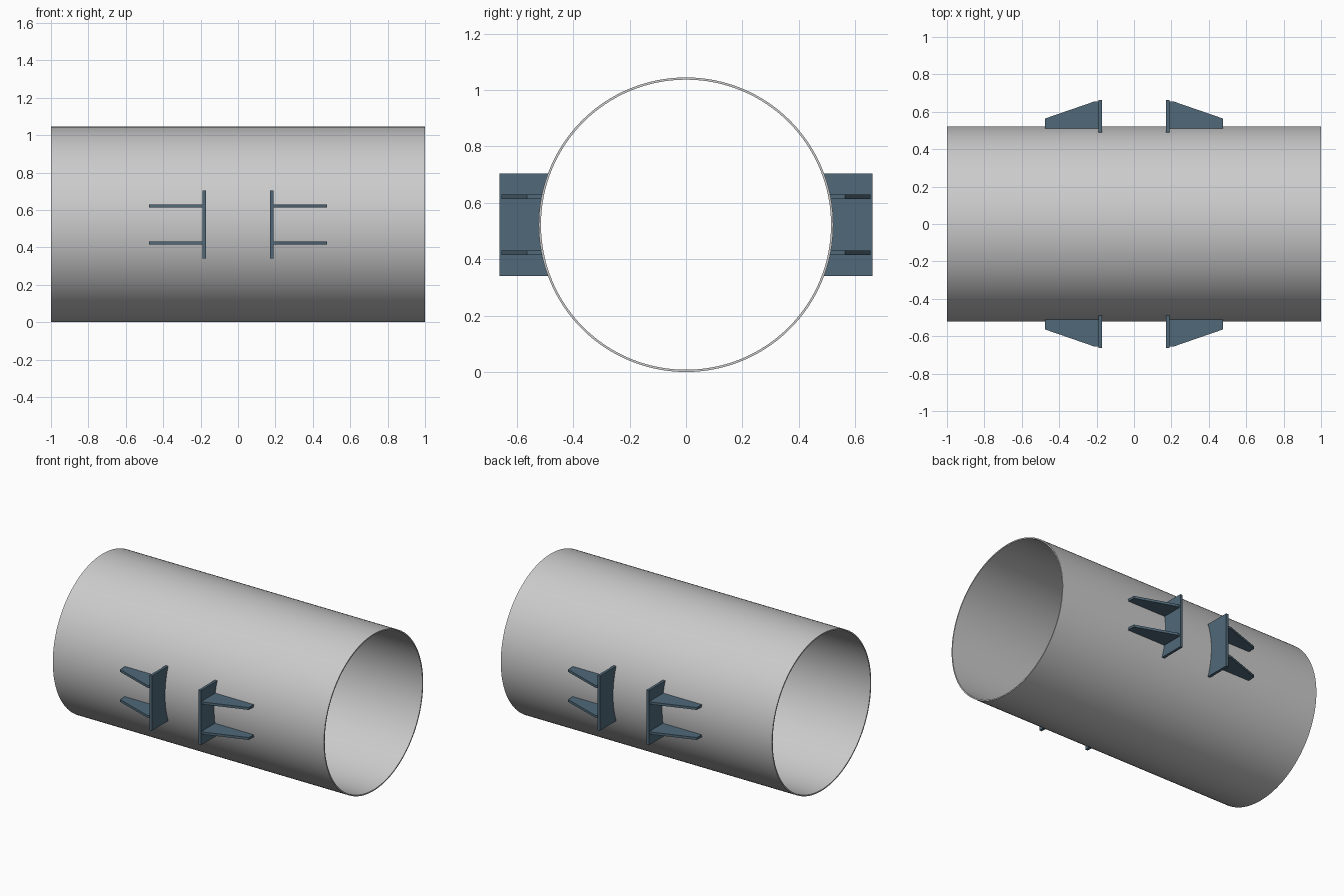
import bpy, bmesh, math
from mathutils import Vector

if "Cube" in bpy.data.objects:
    bpy.data.objects.remove(bpy.data.objects["Cube"])

R, WALL, HALF = 0.5225, 0.008, 1.0      # pipe radius, wall, half length
PLATE_X, PLATE_T, PLATE_H = 0.172, 0.018, 0.1825
GUSSET_Z, GUSSET_T = 0.10, 0.016

blue = bpy.data.materials.new("blue_steel")
blue.diffuse_color = (0.08, 0.14, 0.19, 1)
blue.use_nodes = True
blue.node_tree.nodes["Principled BSDF"].inputs["Base Color"].default_value = blue.diffuse_color


def surface_y(z):
    return math.sqrt(R * R - z * z)


def finish(name, bm, material=None, mirror=None):
    bmesh.ops.recalc_face_normals(bm, faces=bm.faces)
    mesh = bpy.data.meshes.new(name)
    bm.to_mesh(mesh)
    bm.free()
    obj = bpy.data.objects.new(name, mesh)
    obj.location.z = R
    bpy.context.collection.objects.link(obj)
    if material:
        mesh.materials.append(material)
    if mirror:
        mod = obj.modifiers.new("mirror", 'MIRROR')
        mod.use_axis = mirror
        mod.use_mirror_merge = False
    return obj


def prism(points, offset):
    bm = bmesh.new()
    face = bm.faces.new([bm.verts.new(p) for p in points])
    res = bmesh.ops.extrude_face_region(bm, geom=[face], use_keep_orig=True)
    new = [g for g in res["geom"] if isinstance(g, bmesh.types.BMVert)]
    bmesh.ops.translate(bm, verts=new, vec=Vector(offset))
    return bm


# Pipe: rectangular wall section swept around the x axis
bm = bmesh.new()
N = 128
section = [(-HALF, R), (HALF, R), (HALF, R - WALL), (-HALF, R - WALL)]
rings = []
for i in range(N):
    a = 2 * math.pi * i / N
    rings.append([bm.verts.new((x, r * math.cos(a), r * math.sin(a))) for x, r in section])
for i in range(N):
    a, b = rings[i], rings[(i + 1) % N]
    for k in range(4):
        m = (k + 1) % 4
        bm.faces.new((a[k], a[m], b[m], b[k]))
pipe = finish("pipe", bm)
bpy.context.view_layer.objects.active = pipe
pipe.select_set(True)
bpy.ops.object.shade_smooth_by_angle(angle=math.radians(30))

# Saddle plates: inner edge follows the pipe, one on each side of each pair
OUT = 0.662
zs = [-PLATE_H + 2 * PLATE_H * i / 16 for i in range(17)]
outline = [(PLATE_X, surface_y(z), z) for z in zs]
outline += [(PLATE_X, OUT, PLATE_H), (PLATE_X, OUT, -PLATE_H)]
finish("saddle_plate", prism(outline, (PLATE_T, 0, 0)), blue, (True, True, False))

# Tapered gussets: two behind every plate, foot fitted to the pipe
x0, x1 = PLATE_X + PLATE_T, 0.475
z0 = GUSSET_Z - GUSSET_T / 2
foot = surface_y(z0)
profile = [(x0, foot), (x1, foot), (x1, 0.564), (x0 + 0.022, 0.655), (x0, 0.655)]
bm = prism([(x, y, z0) for x, y in profile], (0, 0, GUSSET_T))
for v in bm.verts:
    if v.co.y < foot + 0.001:
        v.co.y = surface_y(v.co.z)
finish("gusset", bm, blue, (True, True, True))
